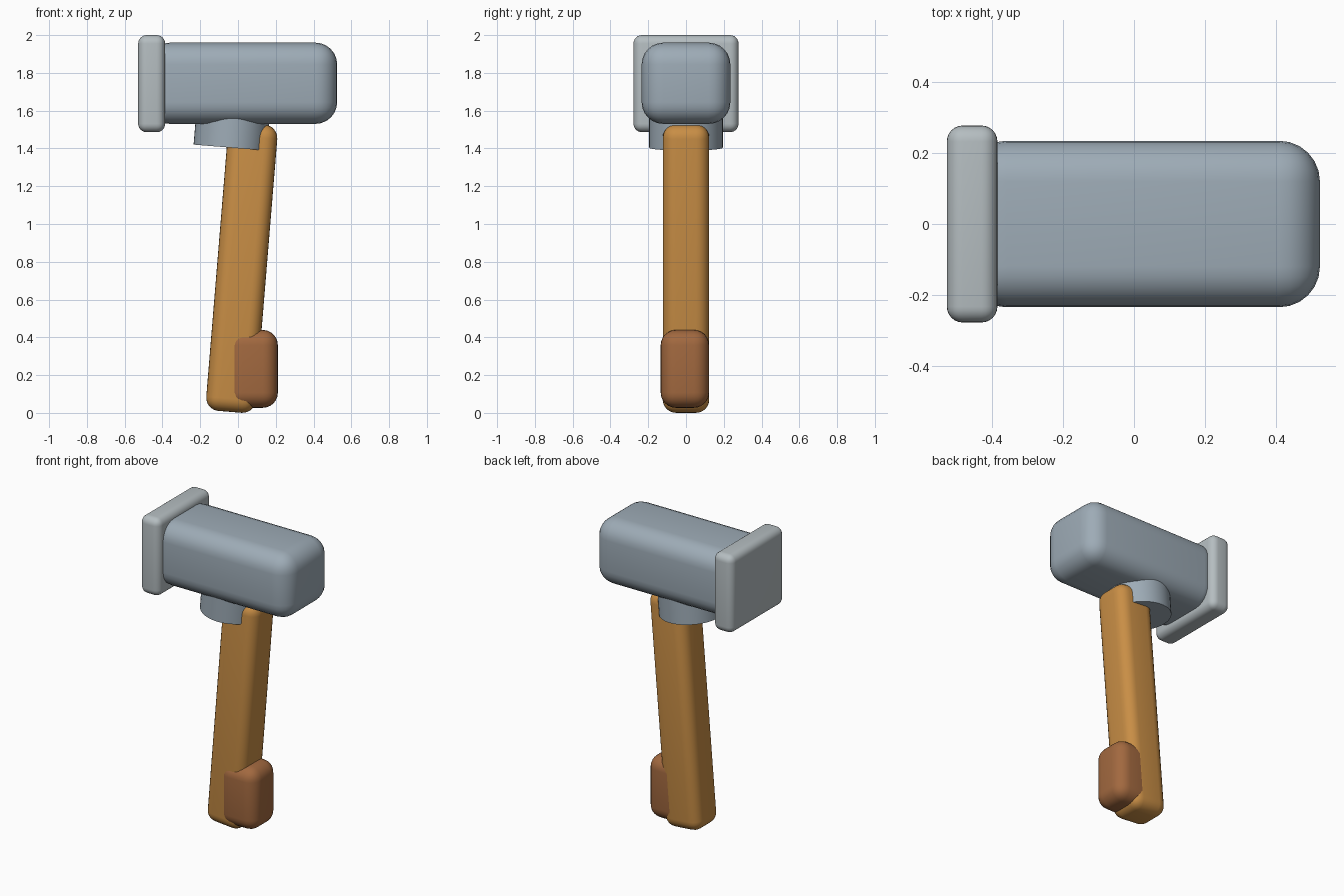
import bpy
import math

if "Cube" in bpy.data.objects:
    bpy.data.objects.remove(bpy.data.objects["Cube"])

TILT = 0.082  # lean of handle and collar about y


def material(name, rgb):
    m = bpy.data.materials.new(name)
    m.diffuse_color = (*rgb, 1)
    m.use_nodes = True
    m.node_tree.nodes["Principled BSDF"].inputs["Base Color"].default_value = m.diffuse_color
    return m


def finish(ob, name, mat):
    ob.name = name
    ob.data.materials.append(mat)
    bpy.ops.object.shade_smooth_by_angle(angle=math.radians(35))


def rounded_box(name, center, size, radius, mat, tilt=0.0):
    bpy.ops.mesh.primitive_cube_add(size=1, location=center, rotation=(0, tilt, 0))
    ob = bpy.context.object
    ob.scale = size
    bpy.ops.object.transform_apply(location=False, rotation=False, scale=True)
    bevel = ob.modifiers.new("Rounding", 'BEVEL')
    bevel.width = radius
    bevel.segments = 6
    bpy.ops.object.modifier_apply(modifier=bevel.name)
    finish(ob, name, mat)
    return ob


steel = material("steel", (0.34, 0.41, 0.47))
pale_steel = material("pale_steel", (0.46, 0.51, 0.53))
wood = material("wood", (0.58, 0.27, 0.06))
dark_wood = material("dark_wood", (0.36, 0.14, 0.05))

# Hammer head and its wide striking plate
rounded_box("head", (0.025, 0, 1.745), (1.0, 0.47, 0.43), 0.115, steel)
rounded_box("striking_plate", (-0.457, 0, 1.743), (0.143, 0.556, 0.514), 0.045, pale_steel)

# Round collar under the head, leaning with the handle
bpy.ops.mesh.primitive_cylinder_add(vertices=48, radius=0.195, depth=0.24,
                                    location=(-0.031, 0, 1.524), rotation=(0, TILT, 0))
finish(bpy.context.object, "collar", steel)

# Leaning handle and the upright grip block near its foot
rounded_box("handle", (0.02, 0, 0.768), (0.263, 0.246, 1.53), 0.07, wood, TILT)
rounded_box("grip", (0.077, -0.006, 0.233), (0.268, 0.256, 0.412), 0.08, dark_wood)
